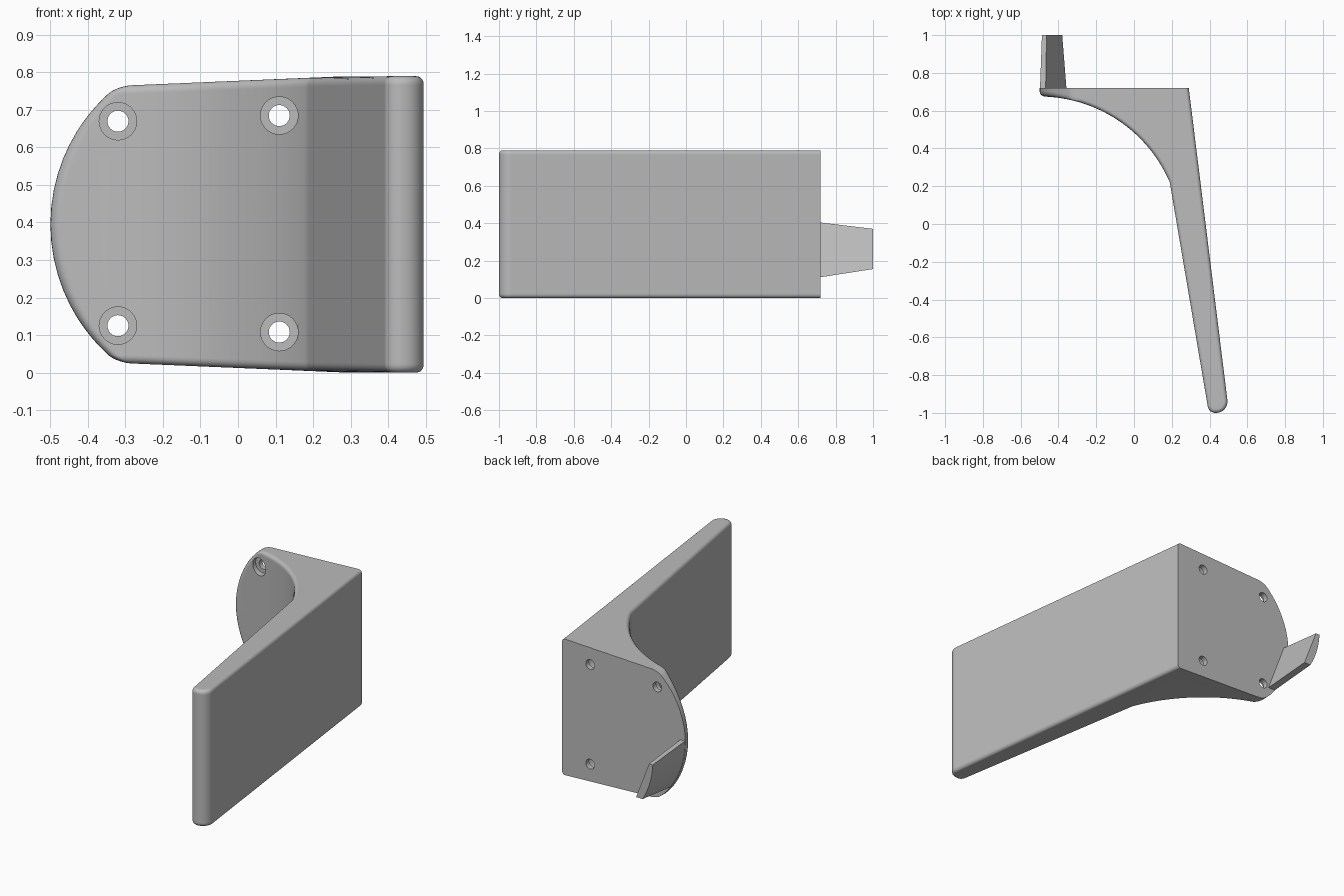
import bpy
import bmesh
from math import sin, cos, pi, acos, sqrt, radians
from mathutils import Vector

cube = bpy.data.objects.get("Cube")
if cube:
    bpy.data.objects.remove(cube, do_unlink=True)

grey = bpy.data.materials.new("light grey")
grey.use_nodes = True
colour = (0.5, 0.5, 0.5, 1)
grey.diffuse_color = colour
grey.node_tree.nodes["Principled BSDF"].inputs["Base Color"].default_value = colour

MID = 0.395        # mid height
BACK = 0.72        # mounting plane
RIM = 0.47         # radius of the rounded plate end
RIM_X = -0.03
FILLET = 0.02


def make_object(name, bm):
    bmesh.ops.recalc_face_normals(bm, faces=bm.faces[:])
    mesh = bpy.data.meshes.new(name)
    bm.to_mesh(mesh)
    bm.free()
    obj = bpy.data.objects.new(name, mesh)
    bpy.context.collection.objects.link(obj)
    mesh.materials.append(grey)
    return obj


def loft(bm, rings, caps=True):
    """Skin closed rings of points that all have the same count."""
    rows = [[bm.verts.new(p) for p in ring] for ring in rings]
    n = len(rows[0])
    for a, b in zip(rows, rows[1:]):
        for i in range(n):
            j = (i + 1) % n
            bm.faces.new((a[i], a[j], b[j], b[i]))
    if caps:
        ends = [bm.faces.new(rows[0][::-1]), bm.faces.new(rows[-1])]
        bmesh.ops.triangulate(bm, faces=ends)


def smooth(obj, angle=30):
    bpy.ops.object.select_all(action='DESELECT')
    obj.select_set(True)
    bpy.context.view_layer.objects.active = obj
    bpy.ops.object.shade_smooth_by_angle(angle=radians(angle))
    mod = obj.modifiers.new("even shading", 'WEIGHTED_NORMAL')
    mod.keep_sharp = True


def rim_x(z):
    return RIM_X - sqrt(RIM ** 2 - (z - MID) ** 2)


def arc(cx, cy, r, a0, a1, n):
    return [Vector((cx + r * cos(a0 + (a1 - a0) * i / n),
                    cy + r * sin(a0 + (a1 - a0) * i / n))) for i in range(n + 1)]


def plan(left, inset):
    """Bracket outline seen from above, inset everywhere but on the back."""
    cx, cy, big, r = -0.5, -0.075, 0.75, 0.03
    start = acos((left + r - cx) / big)
    y = cy + big * sin(start)
    pts = [Vector((0.29, BACK)), Vector((left, BACK))]
    pts += arc(left + r, y + r, r, pi, 1.5 * pi, 5)               # plate lip
    pts += arc(cx, cy, big, start, radians(23.2), 24)[1:]         # concave front
    pts += arc(0.43, -0.96, 0.04, radians(189), 1.5 * pi, 6)      # arm tip
    pts += arc(0.435, -0.94, 0.06, 1.5 * pi, radians(367), 8)
    out = []
    for i, p in enumerate(pts):
        e1 = (p - pts[i - 1]).normalized()
        e2 = (pts[(i + 1) % len(pts)] - p).normalized()
        e = (e1 + e2).normalized()
        out.append(p + inset * Vector((-e.y, e.x)))
    out[0] = Vector((0.29 - inset, BACK))
    out[1] = Vector((left + inset, BACK))
    return out


def half_height(x):
    return MID - 0.025 * min(1, max(0, (0.29 - x) / 0.59))


# Bracket body: plan outlines stacked from bottom to top with rounded edges
flat = 1 - FILLET / 0.38
levels = [(flat * sin(pi / 2 * i / 12), 0) for i in range(13)]
levels += [(flat + (1 - flat) * sin(a), FILLET * (1 - cos(a)))
           for a in [radians(15 * k) for k in range(1, 7)]]
levels = [(-t, d) for t, d in levels[:0:-1]] + levels
rings = []
for t, d in levels:
    left = rim_x(MID + 0.37 * t)
    gap = 0.37 * (1 - abs(t))
    if gap < 0.025:
        left += 0.015 * (1 - sqrt(1 - (1 - gap / 0.025) ** 2))
    rings.append([(p.x, p.y, MID + t * half_height(p.x)) for p in plan(left, d)])
bm = bmesh.new()
loft(bm, rings)
body = make_object("bracket_body", bm)

# Stepped screw holes
bm = bmesh.new()
for x, z in [(-0.32, 0.67), (-0.32, 0.125), (0.11, 0.685), (0.11, 0.108)]:
    steps = [(0.028, 0.8), (0.028, 0.69), (0.05, 0.69), (0.05, 0.1)]
    loft(bm, [[(x + r * cos(2 * pi * k / 32), y, z + r * sin(2 * pi * k / 32))
               for k in range(32)] for r, y in steps])
cutter = make_object("hole_cutter", bm)
cutter.hide_render = True
mod = body.modifiers.new("holes", 'BOOLEAN')
mod.operation = 'DIFFERENCE'
mod.solver = 'EXACT'
mod.object = cutter
bpy.context.view_layer.objects.active = body
bpy.ops.object.modifier_apply(modifier=mod.name)
bpy.data.objects.remove(cutter, do_unlink=True)
smooth(body)


# Tapered hook standing out behind the plate, curved along the rim
def hook_section(y, low, high, shift, inner_low, inner_high):
    zs = [low + (high - low) * i / 12 for i in range(13)]
    ring = [(rim_x(z) + shift, y, z) for z in zs]
    return ring + [(inner_high, y, high), (inner_low, y, low)]


bm = bmesh.new()
loft(bm, [hook_section(BACK - 0.01, 0.11, 0.405, 0.002, -0.357, -0.468),
          hook_section(1.0, 0.155, 0.37, 0.012, -0.38, -0.463)])
smooth(make_object("rear_hook", bm))
